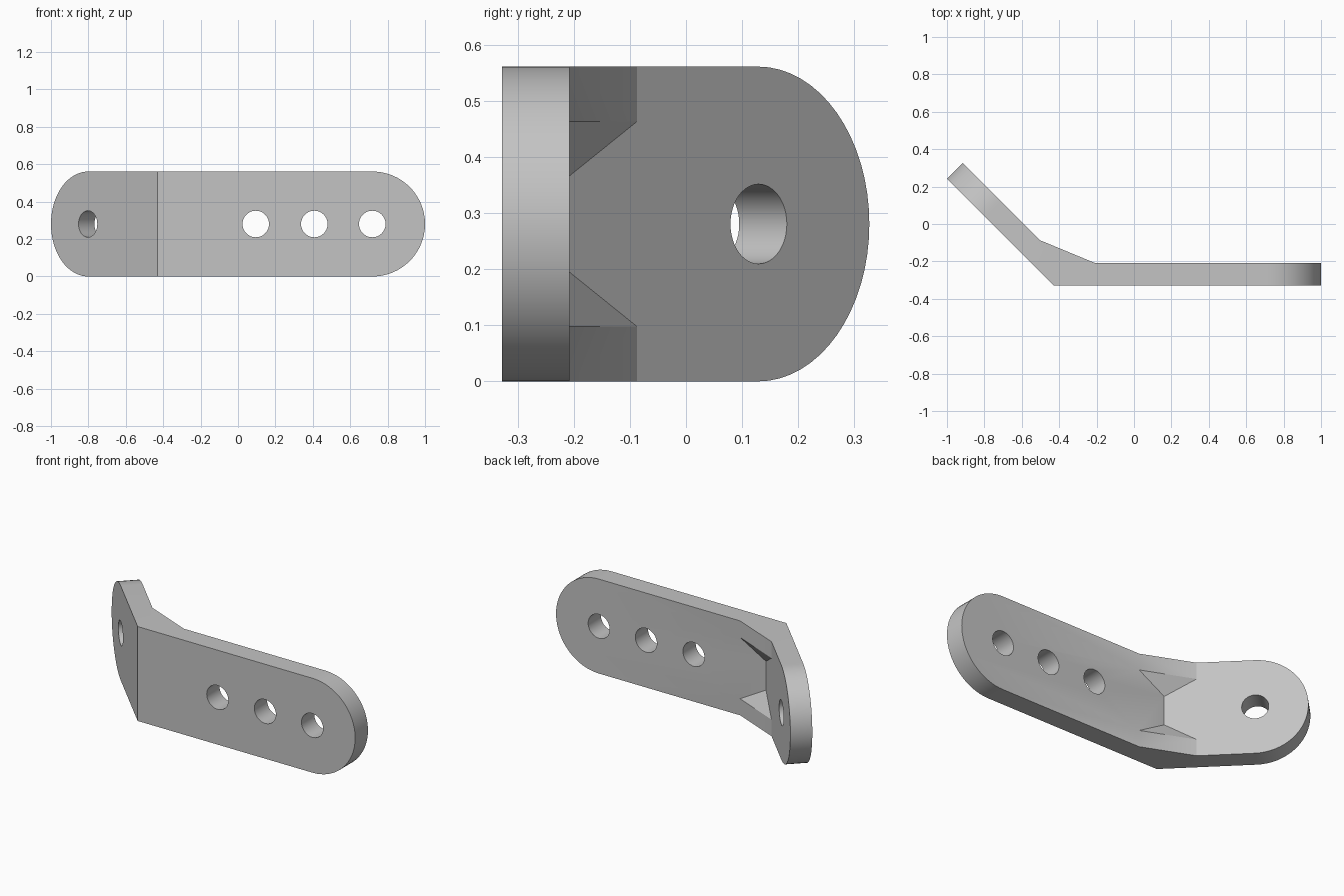
import bpy, bmesh
from math import sin, cos, tan, pi
from mathutils import Vector, Matrix

cube = bpy.data.objects.get("Cube")
if cube:
    bpy.data.objects.remove(cube)

HEIGHT, THICK = 0.561, 0.12
R = HEIGHT / 2
MITRE = THICK * tan(pi / 8)
BEND = Vector((-0.43, -0.328, 0))
S = cos(pi / 4)
UP = Vector((0, 0, 1))
# Each leg: direction along it, normal towards the back
FRONT = (Vector((1, 0, 0)), Vector((0, 1, 0)))
WING = (Vector((-S, S, 0)), Vector((S, S, 0)))

grey = bpy.data.materials.new("grey_metal")
grey.use_nodes = True
colour = (0.55, 0.55, 0.55, 1)
grey.diffuse_color = colour
grey.node_tree.nodes["Principled BSDF"].inputs["Base Color"].default_value = colour


def place(leg, along, depth, z):
    return BEND + leg[0] * along + leg[1] * depth + UP * z


def to_object(bm, name):
    bmesh.ops.recalc_face_normals(bm, faces=bm.faces)
    mesh = bpy.data.meshes.new(name)
    bm.to_mesh(mesh)
    bm.free()
    mesh.materials.append(grey)
    obj = bpy.data.objects.new(name, mesh)
    bpy.context.collection.objects.link(obj)
    return obj


def combine(target, tool, operation):
    mod = target.modifiers.new(operation.lower(), 'BOOLEAN')
    mod.operation, mod.solver, mod.object = operation, 'EXACT', tool
    bpy.context.view_layer.objects.active = target
    bpy.ops.object.modifier_apply(modifier=mod.name)
    bpy.data.objects.remove(tool)


def add_leg(bm, leg, length, steps=32):
    """Round-ended plate, left open at the mitred bend."""
    arc = [(length - R + R * cos(a), R + R * sin(a))
           for a in (pi * i / steps - pi / 2 for i in range(steps + 1))]
    rings = []
    for start, depth in ((0, 0), (MITRE, THICK)):
        outline = [(start, 0)] + arc + [(start, HEIGHT)]
        rings.append([bm.verts.new(place(leg, u, depth, z)) for u, z in outline])
    outer, inner = rings
    bm.faces.new(outer)
    bm.faces.new(inner)
    for i in range(len(outer) - 1):
        bm.faces.new((outer[i], outer[i + 1], inner[i + 1], inner[i]))


# Bent plate
bm = bmesh.new()
add_leg(bm, FRONT, 1.43)
add_leg(bm, WING, 0.806)
bmesh.ops.remove_doubles(bm, verts=bm.verts, dist=0.0001)
bracket = to_object(bm, "bent_bracket")

# Corner gussets, top and bottom, with sloping inner faces
for flip in (False, True):
    a = place(FRONT, 0.22, THICK, 0.098)
    b = place(WING, 0.22, THICK, 0.098)
    corner = place(FRONT, MITRE, THICK, 0.195)
    root = corner + (corner - (a + b) / 2) * 0.5  # sunk into the plate
    bm = bmesh.new()
    slope = [p.copy() for p in (a, b, root)]
    edge = [Vector((p.x, p.y, 0)) for p in slope]
    if flip:
        for p in slope + edge:
            p.z = HEIGHT - p.z
    low = [bm.verts.new(p) for p in edge]
    high = [bm.verts.new(p) for p in slope]
    bm.faces.new(low)
    bm.faces.new(high)
    for i in range(3):
        j = (i + 1) % 3
        bm.faces.new((low[i], low[j], high[j], high[i]))
    combine(bracket, to_object(bm, "gusset"), 'UNION')

# Bolt holes
for leg, along in ((FRONT, 0.525), (FRONT, 0.838), (FRONT, 1.148), (WING, 0.527)):
    bm = bmesh.new()
    turn = leg[1].to_track_quat('Z', 'Y').to_matrix().to_4x4()
    bmesh.ops.create_cone(
        bm, cap_ends=True, segments=48, radius1=0.071, radius2=0.071, depth=0.3,
        matrix=Matrix.Translation(place(leg, along, THICK / 2, R)) @ turn)
    cutter = to_object(bm, "hole_cutter")
    cutter.hide_render = True
    combine(bracket, cutter, 'DIFFERENCE')

bpy.ops.object.select_all(action='DESELECT')
bracket.select_set(True)
bpy.context.view_layer.objects.active = bracket
bpy.ops.object.shade_smooth_by_angle()
